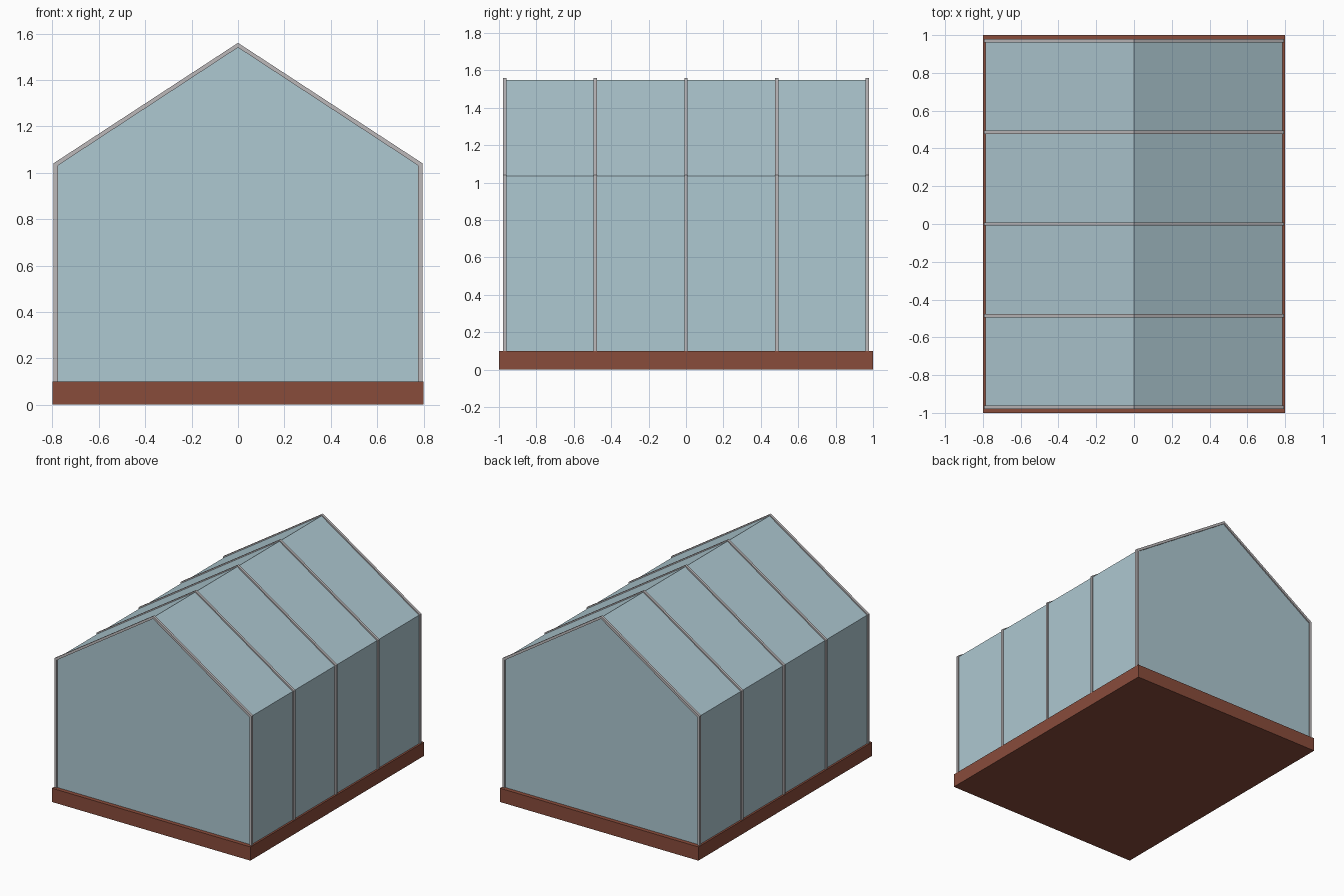
import bpy
import bmesh

old = bpy.data.objects.get("Cube")
if old:
    bpy.data.objects.remove(old, do_unlink=True)


def linear(c):
    c /= 255
    return c / 12.92 if c <= 0.04045 else ((c + 0.055) / 1.055) ** 2.4


def material(name, rgb):
    mat = bpy.data.materials.new(name)
    mat.use_nodes = True
    colour = [linear(c) for c in rgb] + [1]
    mat.diffuse_color = colour
    bsdf = mat.node_tree.nodes["Principled BSDF"]
    bsdf.inputs["Base Color"].default_value = colour
    bsdf.inputs["Roughness"].default_value = 0.7
    return mat


BRICK = material("brick_red", (137, 76, 59))
GLASS = material("pale_blue_glass", (174, 200, 209))
METAL = material("light_grey_metal", (188, 184, 186))


def extrude_profile(name, points, y, depth, mat):
    """Extrude a closed x-z outline along y, centred on the given y."""
    bm = bmesh.new()
    face = bm.faces.new([bm.verts.new((px, y - depth / 2, pz)) for px, pz in points])
    result = bmesh.ops.extrude_face_region(bm, geom=[face])
    moved = [v for v in result["geom"] if isinstance(v, bmesh.types.BMVert)]
    bmesh.ops.translate(bm, verts=moved, vec=(0, depth, 0))
    bmesh.ops.recalc_face_normals(bm, faces=bm.faces)
    mesh = bpy.data.meshes.new(name)
    bm.to_mesh(mesh)
    bm.free()
    mesh.materials.append(mat)
    obj = bpy.data.objects.new(name, mesh)
    bpy.context.collection.objects.link(obj)
    return obj


BASE_TOP = 0.1


def gable(half_width, eave, ridge):
    """House outline, open at the bottom, from left foot to right foot."""
    return [(-half_width, BASE_TOP), (-half_width, eave), (0, ridge),
            (half_width, eave), (half_width, BASE_TOP)]


# Brick plinth
extrude_profile("brick_base", [(-0.8, 0), (0.8, 0), (0.8, BASE_TOP), (-0.8, BASE_TOP)],
                0, 2, BRICK)

# Glazed body, meeting the frames at mid depth
extrude_profile("glass_body", gable(0.786, 1.036, 1.55), 0, 1.94, GLASS)

# Five gable-shaped frames spaced along the length
frame_outline = gable(0.795, 1.041, 1.56) + gable(0.777, 1.031, 1.54)[::-1]
for i in range(5):
    extrude_profile(f"frame_{i + 1}", frame_outline, (i - 2) * 0.485, 0.018, METAL)
